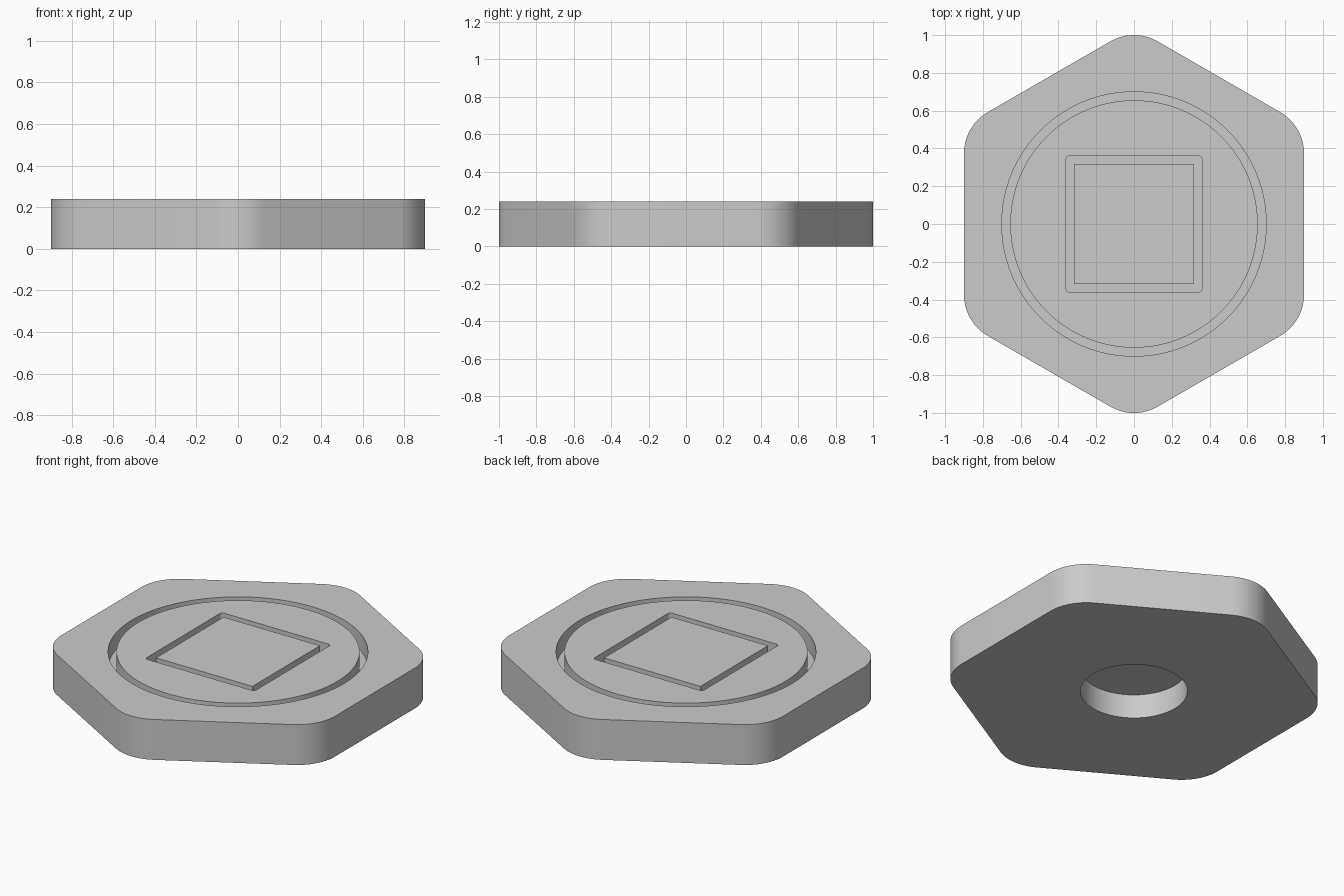
import bpy, bmesh
from math import pi, cos, sin, radians

cube = bpy.data.objects.get("Cube")
if cube:
    bpy.data.objects.remove(cube, do_unlink=True)

HEIGHT = 0.24
GROOVE_FLOOR = 0.14

grey = bpy.data.materials.new("plain grey")
grey.use_nodes = True
grey.diffuse_color = (0.6, 0.6, 0.6, 1)
grey.node_tree.nodes["Principled BSDF"].inputs["Base Color"].default_value = (0.6, 0.6, 0.6, 1)


def rounded_polygon(sides, apothem, radius, turn, steps):
    """Outline of a regular polygon with rounded corners."""
    reach = (apothem - radius) / cos(pi / sides)
    points = []
    for i in range(sides):
        corner = turn + 2 * pi * i / sides
        for k in range(steps + 1):
            a = corner + pi / sides * (2 * k / steps - 1)
            points.append((reach * cos(corner) + radius * cos(a),
                           reach * sin(corner) + radius * sin(a)))
    return points


def circle(radius, count=128):
    return [(radius * cos(2 * pi * i / count), radius * sin(2 * pi * i / count))
            for i in range(count)]


def make_object(name, bm):
    bmesh.ops.recalc_face_normals(bm, faces=bm.faces)
    mesh = bpy.data.meshes.new(name)
    bm.to_mesh(mesh)
    bm.free()
    mesh.materials.append(grey)
    obj = bpy.data.objects.new(name, mesh)
    bpy.context.collection.objects.link(obj)
    return obj


def prism(name, outline, bottom, top):
    bm = bmesh.new()
    low = [bm.verts.new((x, y, bottom)) for x, y in outline]
    high = [bm.verts.new((x, y, top)) for x, y in outline]
    bm.faces.new(low)
    bm.faces.new(high)
    for i in range(len(low)):
        bm.faces.new((low[i - 1], low[i], high[i], high[i - 1]))
    return make_object(name, bm)


def frame(name, outer, inner, bottom, top):
    """Closed band between two outlines with equal point counts."""
    bm = bmesh.new()
    loops = [[bm.verts.new((x, y, z)) for x, y in line]
             for line, z in ((outer, bottom), (outer, top), (inner, top), (inner, bottom))]
    for j in range(4):
        a, b = loops[j - 1], loops[j]
        for i in range(len(a)):
            bm.faces.new((a[i - 1], a[i], b[i], b[i - 1]))
    return make_object(name, bm)


# Rounded hexagonal body
body = prism("hexagonal_body", rounded_polygon(6, 0.9, 0.25, pi / 2, 12), 0, HEIGHT)

# Circular groove, square groove and blind hole underneath
cutters = [
    frame("ring_groove_cutter", circle(0.70), circle(0.655), GROOVE_FLOOR, HEIGHT + 0.1),
    frame("square_groove_cutter", rounded_polygon(4, 0.36, 0.02, pi / 4, 6),
          rounded_polygon(4, 0.317, 0.001, pi / 4, 6), GROOVE_FLOOR, HEIGHT + 0.1),
    prism("bottom_hole_cutter", circle(0.288, 96), -0.1, 0.143),
]
bpy.context.view_layer.objects.active = body
for cutter in cutters:
    cut = body.modifiers.new(cutter.name, "BOOLEAN")
    cut.operation = "DIFFERENCE"
    cut.solver = "EXACT"
    cut.object = cutter
    bpy.ops.object.modifier_apply(modifier=cut.name)
    bpy.data.objects.remove(cutter, do_unlink=True)

# Smooth curved walls, crisp rims
bpy.ops.object.select_all(action="DESELECT")
body.select_set(True)
bpy.ops.object.shade_smooth_by_angle(angle=radians(30))
